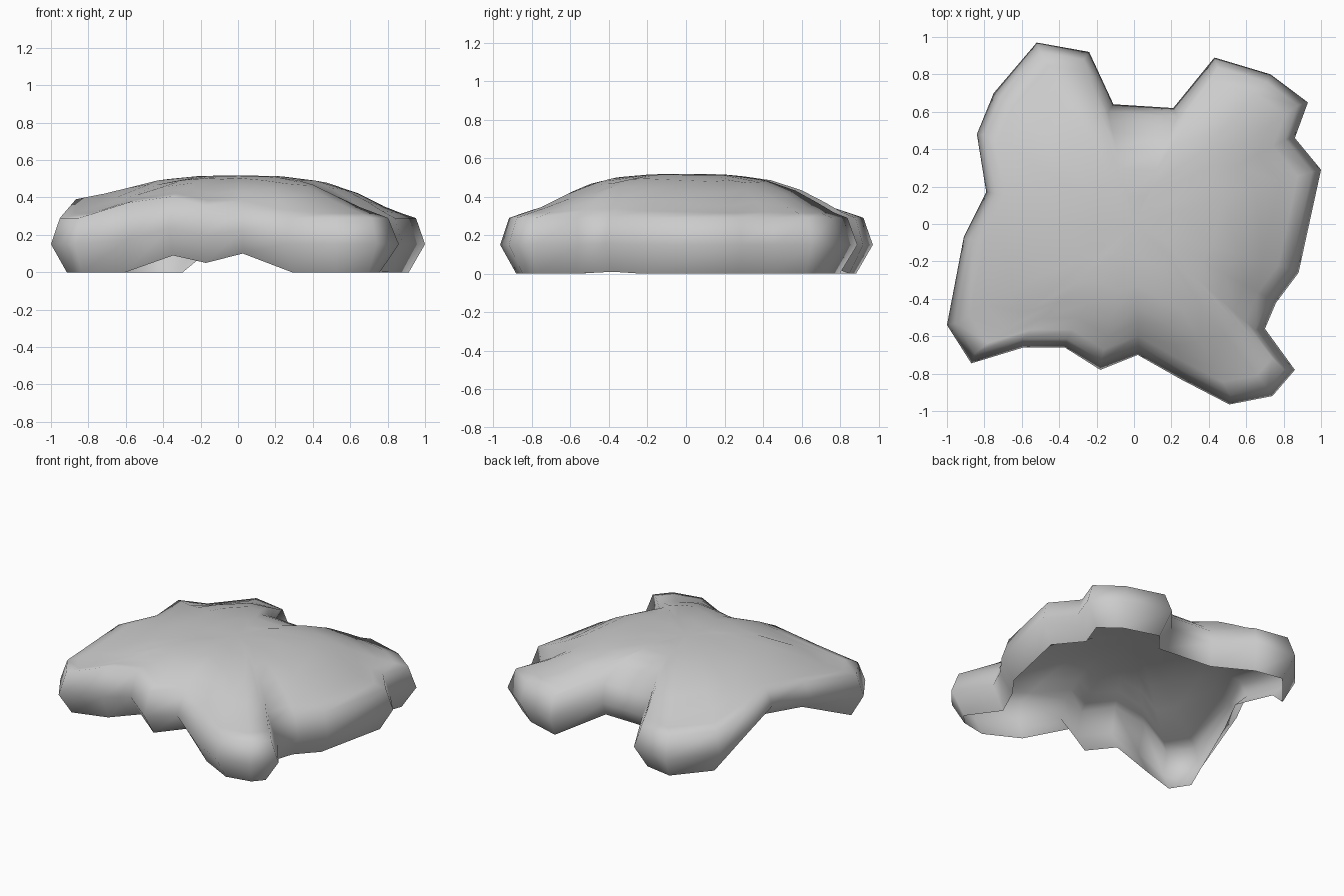
import bpy, bmesh
from mathutils import Vector

if "Cube" in bpy.data.objects:
    bpy.data.objects.remove(bpy.data.objects["Cube"])

# Widest outline of the shell, counter-clockwise: x, y, lift of the hem
OUTLINE = [
    (-.52, .97, 0), (-.75, .70, 0), (-.84, .48, .16), (-.79, .17, .21), (-.91, -.07, .2),
    (-1.0, -.54, 0), (-.87, -.745, 0), (-.59, -.66, 0), (-.37, -.66, .09), (-.18, -.78, .05),
    (.02, -.70, .10), (.25, -.83, 0), (.51, -.965, 0), (.74, -.92, 0), (.86, -.78, 0),
    (.70, -.56, 0), (.76, -.42, .01), (.88, -.26, 0), (1.0, .29, 0), (.86, .46, 0),
    (.93, .65, 0), (.73, .80, 0), (.43, .89, 0), (.21, .62, .10), (-.11, .64, .11), (-.24, .92, 0)]
N = len(OUTLINE)
TOP = .518
# Extra shoulder height along the steeper front left edge
RAISE = {7: .08, 8: .07, 9: .04}


def inset(i, d):
    """Outline point i moved inward by d, mitred at the corner."""
    a, p, b = (Vector(OUTLINE[j % N][:2]) for j in (i - 1, i, i + 1))
    u, v = (p - a).normalized(), (b - p).normalized()
    n1, n2 = Vector((-u.y, u.x)), Vector((-v.y, v.x))
    m = (n1 + n2).normalized()
    return p + m * d / max(m.dot(n1), .75)


def dome(c, s):
    """Point on the top at share s of the way out to shoulder point c."""
    x, y = c.x * s, c.y * s
    r = (abs(x) ** 2.2 + abs(y) ** 2.2) ** (1 / 2.2)
    h = max(TOP - .23 * (r / .97) ** 2.7, c.z)
    slope = TOP - (TOP - c.z) * s ** 1.4
    return x, y, max(slope, c.z + (h - c.z) * (1 - s ** 6))


bm = bmesh.new()
rings = []

# Rolled side wall: hem, widest line, shoulder
for d, z, k, e in ((.08, 0, 1, 0), (0, .15, .7, .3), (.045, .29, .5, 1)):
    rings.append([bm.verts.new((*inset(i, d), z + k * OUTLINE[i][2] + e * RAISE.get(i, 0)))
                  for i in range(N)])

# Domed top: lobes slope up to one round crown
shoulder = [v.co.copy() for v in rings[-1]]
for s in (.92, .82, .68, .5, .25):
    rings.append([bm.verts.new(dome(c, s)) for c in shoulder])

for lo, hi in zip(rings, rings[1:]):
    for i in range(N):
        j = (i + 1) % N
        bm.faces.new((lo[i], lo[j], hi[j], hi[i]))
crown = bm.verts.new((0, 0, TOP))
for i in range(N):
    bm.faces.new((rings[-1][i], rings[-1][(i + 1) % N], crown))

for f in bm.faces:
    f.smooth = True
mesh = bpy.data.meshes.new("lobed_shell")
bm.to_mesh(mesh)
bm.free()
bpy.context.collection.objects.link(bpy.data.objects.new("lobed_shell", mesh))
